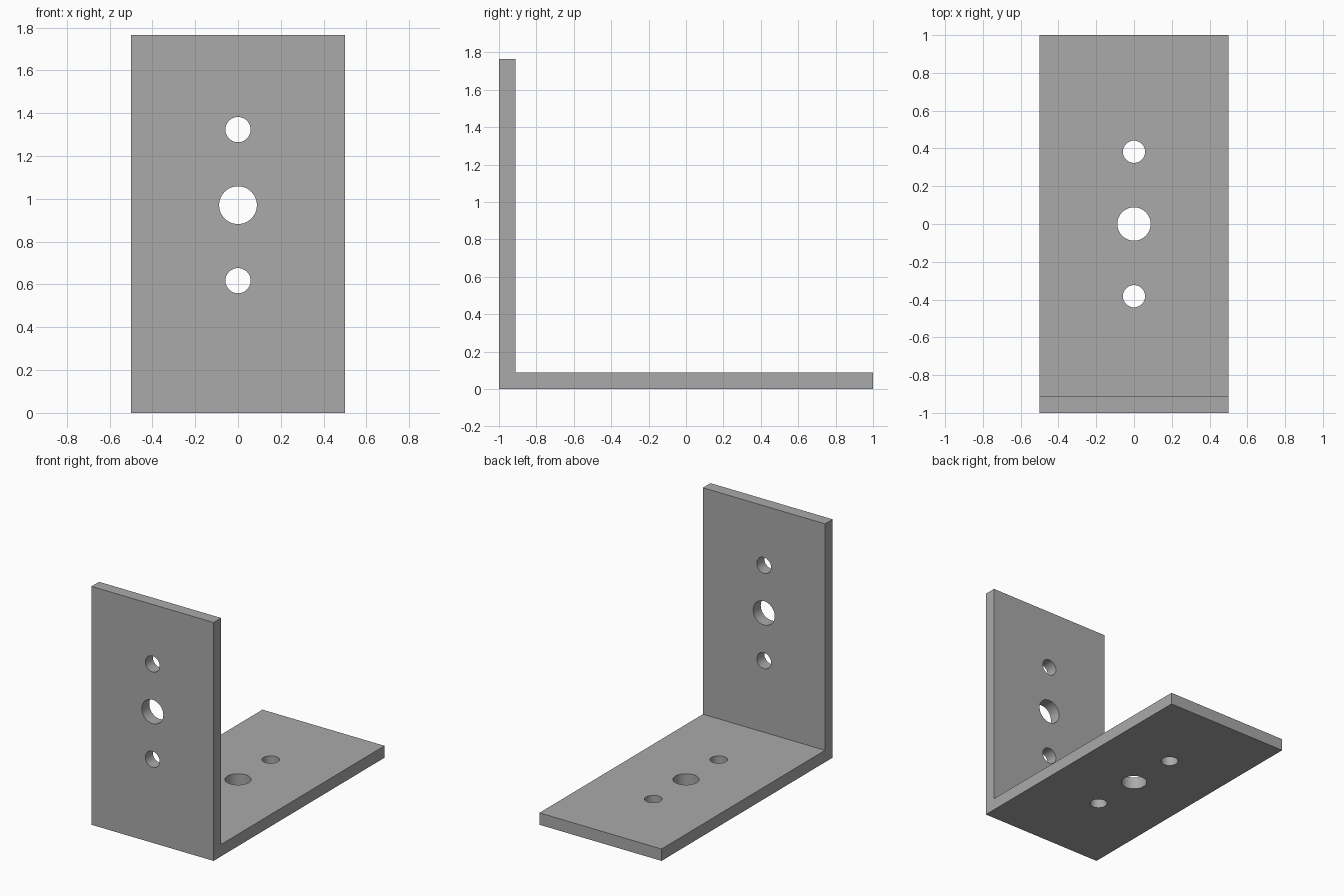
import bpy
import bmesh
from math import radians

cube = bpy.data.objects.get("Cube")
if cube:
    bpy.data.objects.remove(cube)

U = 1 / 34                      # one drawing unit
HALF_W, DEPTH, HEIGHT, THICK = 0.5, 2.0, 60 * U, 3 * U
CENTRE_Z = 33 * U

# Plain grey metal
grey = bpy.data.materials.new("grey metal")
grey.use_nodes = True
colour = (0.4, 0.4, 0.4, 1)
grey.diffuse_color = colour
grey.node_tree.nodes["Principled BSDF"].inputs["Base Color"].default_value = colour

# L-shaped side profile (y, z) extruded across the width
profile = [(-1, 0), (1, 0), (1, THICK), (-1 + THICK, THICK),
           (-1 + THICK, HEIGHT), (-1, HEIGHT)]
bm = bmesh.new()
face = bm.faces.new([bm.verts.new((-HALF_W, y, z)) for y, z in profile])
side = bmesh.ops.extrude_face_region(bm, geom=[face])["geom"]
moved = [v for v in side if isinstance(v, bmesh.types.BMVert)]
bmesh.ops.translate(bm, verts=moved, vec=(2 * HALF_W, 0, 0))
bmesh.ops.recalc_face_normals(bm, faces=bm.faces)
mesh = bpy.data.meshes.new("angle_bracket")
bm.to_mesh(mesh)
bm.free()
bracket = bpy.data.objects.new("angle_bracket", mesh)
bpy.context.collection.objects.link(bracket)
mesh.materials.append(grey)


def drill(name, location, radius, tilt=0):
    """Cut a round hole through the bracket, then drop the cutter."""
    bpy.ops.mesh.primitive_cylinder_add(vertices=48, radius=radius, depth=4 * THICK,
                                        location=location, rotation=(tilt, 0, 0))
    cutter = bpy.context.object
    cutter.name = name
    cutter.hide_render = True
    cutter.data.materials.append(grey)
    bpy.ops.object.select_all(action="DESELECT")
    bpy.context.view_layer.objects.active = bracket
    bracket.select_set(True)
    cut = bracket.modifiers.new(name, "BOOLEAN")
    cut.operation, cut.solver, cut.object = "DIFFERENCE", "EXACT", cutter
    bpy.ops.object.modifier_apply(modifier=cut.name)
    bpy.data.objects.remove(cutter)


# Large centre hole with a small one either side, in each plate
for step in (-1, 0, 1):
    radius = 2 * U if step else 3 * U
    drill("base_hole", (0, step * 13 * U, THICK / 2), radius)
    drill("wall_hole", (0, -1 + THICK / 2, CENTRE_Z + step * 12 * U), radius, radians(90))

# Smooth hole walls, sharp plate edges
bpy.ops.object.shade_smooth_by_angle(angle=radians(30))
